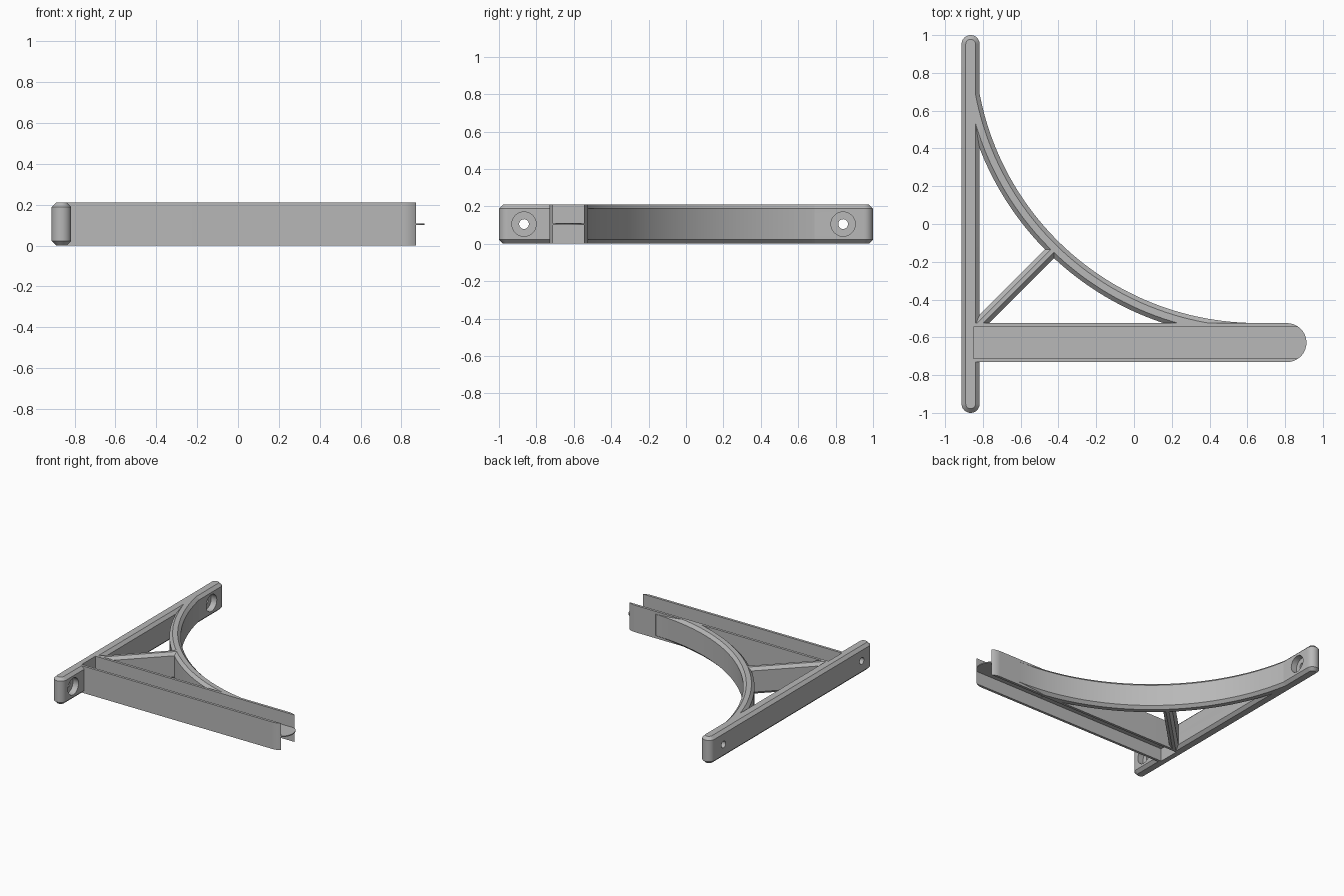
import bpy, bmesh
from math import cos, sin, pi, radians
from mathutils import Vector

if "Cube" in bpy.data.objects:
    bpy.data.objects.remove(bpy.data.objects["Cube"])

HEIGHT = 0.21
MID = HEIGHT / 2
CHAMFER = 0.022
SHELF_Y = -0.628
SHELF_R = 0.103

grey = bpy.data.materials.new("plain grey")
grey.use_nodes = True
grey.diffuse_color = (0.48, 0.48, 0.48, 1)
grey.node_tree.nodes["Principled BSDF"].inputs["Base Color"].default_value = grey.diffuse_color


def arc(cx, cy, r, start, end, steps):
    """Points along a circular arc, angles in degrees."""
    angles = [radians(start + (end - start) * i / steps) for i in range(steps + 1)]
    return [(cx + r * cos(a), cy + r * sin(a)) for a in angles]


def prism(name, outline, z0=0.0, z1=HEIGHT):
    """Extrude a flat outline between two heights."""
    bm = bmesh.new()
    face = bm.faces.new([bm.verts.new((x, y, z0)) for x, y in outline])
    top = bmesh.ops.extrude_face_region(bm, geom=[face])["geom"]
    verts = [v for v in top if isinstance(v, bmesh.types.BMVert)]
    bmesh.ops.translate(bm, verts=verts, vec=(0, 0, z1 - z0))
    bmesh.ops.recalc_face_normals(bm, faces=bm.faces)
    mesh = bpy.data.meshes.new(name)
    bm.to_mesh(mesh)
    bm.free()
    mesh.materials.append(grey)
    obj = bpy.data.objects.new(name, mesh)
    bpy.context.collection.objects.link(obj)
    return obj


def box(name, x0, x1, y0, y1, z0, z1):
    return prism(name, [(x0, y0), (x1, y0), (x1, y1), (x0, y1)], z0, z1)


def rod(name, y, r, x0, x1):
    """Cylinder along x, used to drill the wall plate."""
    bpy.ops.mesh.primitive_cylinder_add(vertices=40, radius=r, depth=x1 - x0,
                                        location=((x0 + x1) / 2, y, MID),
                                        rotation=(0, pi / 2, 0))
    obj = bpy.context.object
    obj.name = name
    obj.data.materials.append(grey)
    return obj


def finish(obj, cutters=(), chamfer=0.0):
    """Chamfer the rims, cut the openings, then shade."""
    bpy.ops.object.select_all(action="DESELECT")
    bpy.context.view_layer.objects.active = obj
    obj.select_set(True)
    if chamfer:
        mod = obj.modifiers.new("chamfer", "BEVEL")
        mod.width = chamfer
        mod.segments = 1
        mod.limit_method = "ANGLE"
        mod.angle_limit = radians(45)
        bpy.ops.object.modifier_apply(modifier=mod.name)
    for cutter in cutters:
        mod = obj.modifiers.new("cut", "BOOLEAN")
        mod.operation = "DIFFERENCE"
        mod.solver = "EXACT"
        mod.object = cutter
        bpy.ops.object.modifier_apply(modifier=mod.name)
    bpy.ops.object.shade_smooth_by_angle(angle=radians(25))


# Cutters: channel above and below the web, and counterbored screw holes
slots = [box("slot_cutter", -0.85, 1.1, SHELF_Y - 0.083, SHELF_Y + 0.083, z0, z1)
         for z0, z1 in ((-0.1, MID - 0.004), (MID + 0.004, 0.4))]
drills = []
for y in (-0.866, 0.84):
    drills.append(rod("screw_cutter", y, 0.026, -1.0, -0.7))
    drills.append(rod("counterbore_cutter", y, 0.065, -0.865, -0.7))

# Wall plate with round ends
plate_x, plate_r = -0.865, 0.048
plate = prism("wall_plate", arc(plate_x, 1 - plate_r, plate_r, 0, 180, 16)
              + arc(plate_x, plate_r - 1, plate_r, 180, 360, 16))
finish(plate, slots + drills, CHAMFER)

# Shelf arm: two side walls joined by a thin web with a round tip
arm = prism("shelf_arm", arc(0.81, SHELF_Y, SHELF_R, -90, 90, 32)
            + [(-0.86, SHELF_Y + SHELF_R), (-0.86, SHELF_Y - SHELF_R)])
finish(arm, slots)

# Curved brace
brace = prism("curved_brace", arc(0.65, 0.97, 1.494, 188.5, 270, 48)
              + arc(0.65, 0.97, 1.574, 270, 188.5, 48))
finish(brace, slots, CHAMFER)

# Diagonal strut
a, b = Vector((-0.85, -0.56)), Vector((-0.415, -0.125))
side = Vector((-1, 1)).normalized() * 0.033
strut = prism("diagonal_strut", [a - side, b - side, b + side, a + side])
finish(strut, slots, CHAMFER)

# Shallow marks on both faces of the web
for z0, z1 in ((MID + 0.003, MID + 0.006), (MID - 0.006, MID - 0.003)):
    for x in (-0.69, -0.585, 0.61, 0.715):
        finish(prism("screw_mark", arc(x, SHELF_Y, 0.025, 0, 345, 23), z0, z1))
    for x in (-0.825, -0.208, 0.27):
        finish(box("slot_mark", x - 0.011, x + 0.011, SHELF_Y - 0.07, SHELF_Y + 0.07, z0, z1))

for cutter in slots + drills:
    bpy.data.objects.remove(cutter)
